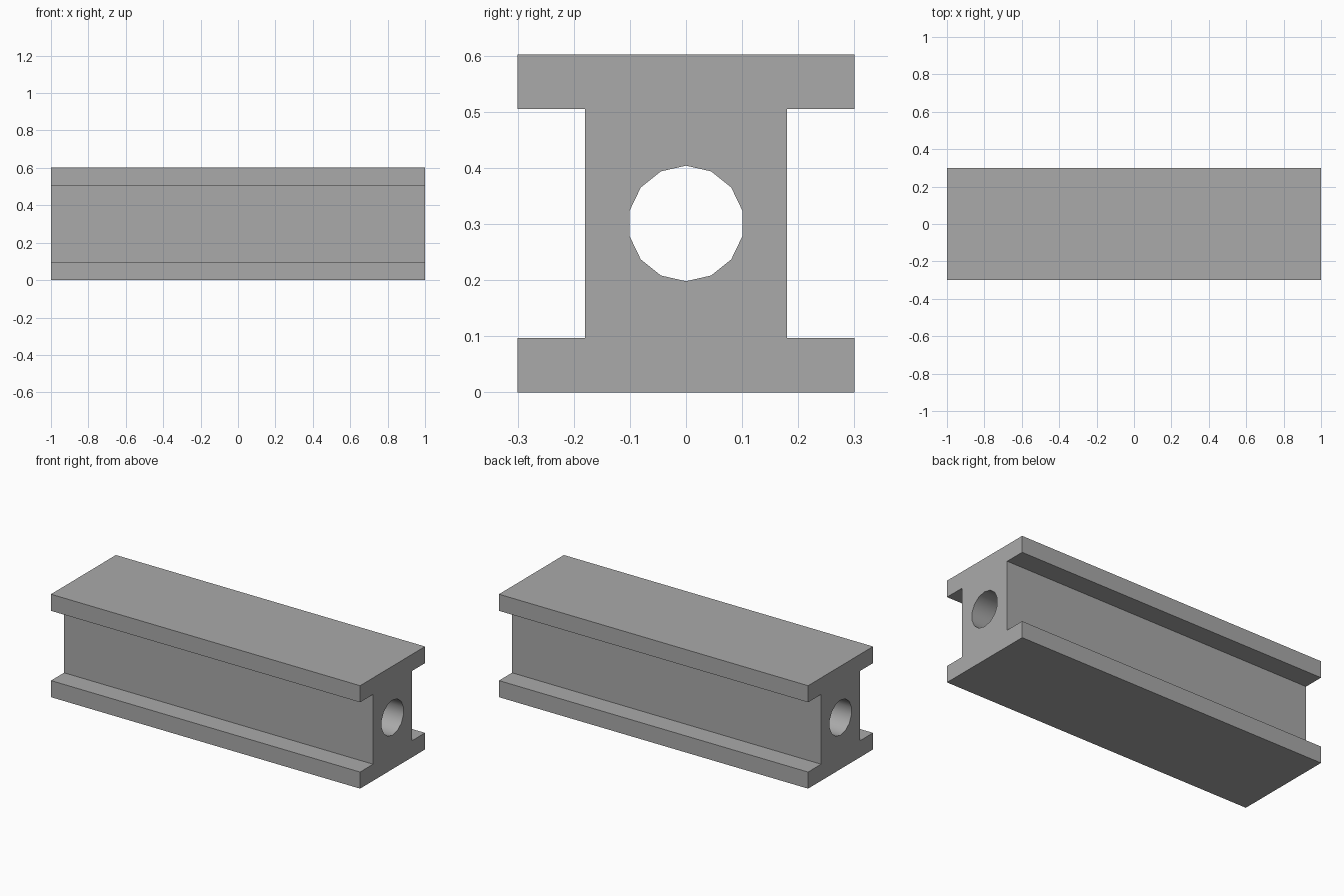
import bpy, bmesh, math

cube = bpy.data.objects.get("Cube")
if cube:
    bpy.data.objects.remove(cube, do_unlink=True)

LENGTH, HEIGHT = 2.0, 0.602
FLANGE_HALF, WEB_HALF, FLANGE_THICK = 0.3, 0.18, 0.097
BORE_RADIUS, BORE_SIDES = 0.103, 14

# Single grey material
grey = bpy.data.materials.new("plain grey")
grey.use_nodes = True
colour = (0.40, 0.40, 0.40, 1.0)
grey.diffuse_color = colour
grey.node_tree.nodes["Principled BSDF"].inputs["Base Color"].default_value = colour

# I-shaped outline, right half mirrored to the left
low, high = FLANGE_THICK, HEIGHT - FLANGE_THICK
half = [(FLANGE_HALF, 0), (FLANGE_HALF, low), (WEB_HALF, low),
        (WEB_HALF, high), (FLANGE_HALF, high), (FLANGE_HALF, HEIGHT)]
outline = half + [(-y, z) for y, z in reversed(half)]

# Round bore with a corner at the top
turns = [math.tau * i / BORE_SIDES for i in range(BORE_SIDES)]
bore = [(BORE_RADIUS * math.sin(a), HEIGHT / 2 + BORE_RADIUS * math.cos(a)) for a in turns]

bm = bmesh.new()


def add_loop(points):
    verts = [bm.verts.new((-LENGTH / 2, y, z)) for y, z in points]
    return [bm.edges.new((v, verts[i - 1])) for i, v in enumerate(verts)]


# Fill the cross-section around the bore, then extrude along the beam
edges = add_loop(outline) + add_loop(bore)
bmesh.ops.triangle_fill(bm, edges=edges, use_beauty=True, normal=(-1, 0, 0))
extruded = bmesh.ops.extrude_face_region(bm, geom=bm.faces[:], use_keep_orig=True)
moved = [g for g in extruded["geom"] if isinstance(g, bmesh.types.BMVert)]
bmesh.ops.translate(bm, verts=moved, vec=(LENGTH, 0, 0))
bmesh.ops.recalc_face_normals(bm, faces=bm.faces[:])

mesh = bpy.data.meshes.new("bored_beam")
bm.to_mesh(mesh)
bm.free()
mesh.materials.append(grey)
beam = bpy.data.objects.new("bored_beam", mesh)
bpy.context.collection.objects.link(beam)

# Smooth bore wall, sharp beam corners
bpy.ops.object.select_all(action="DESELECT")
beam.select_set(True)
bpy.context.view_layer.objects.active = beam
bpy.ops.object.shade_smooth_by_angle(angle=math.radians(35))
